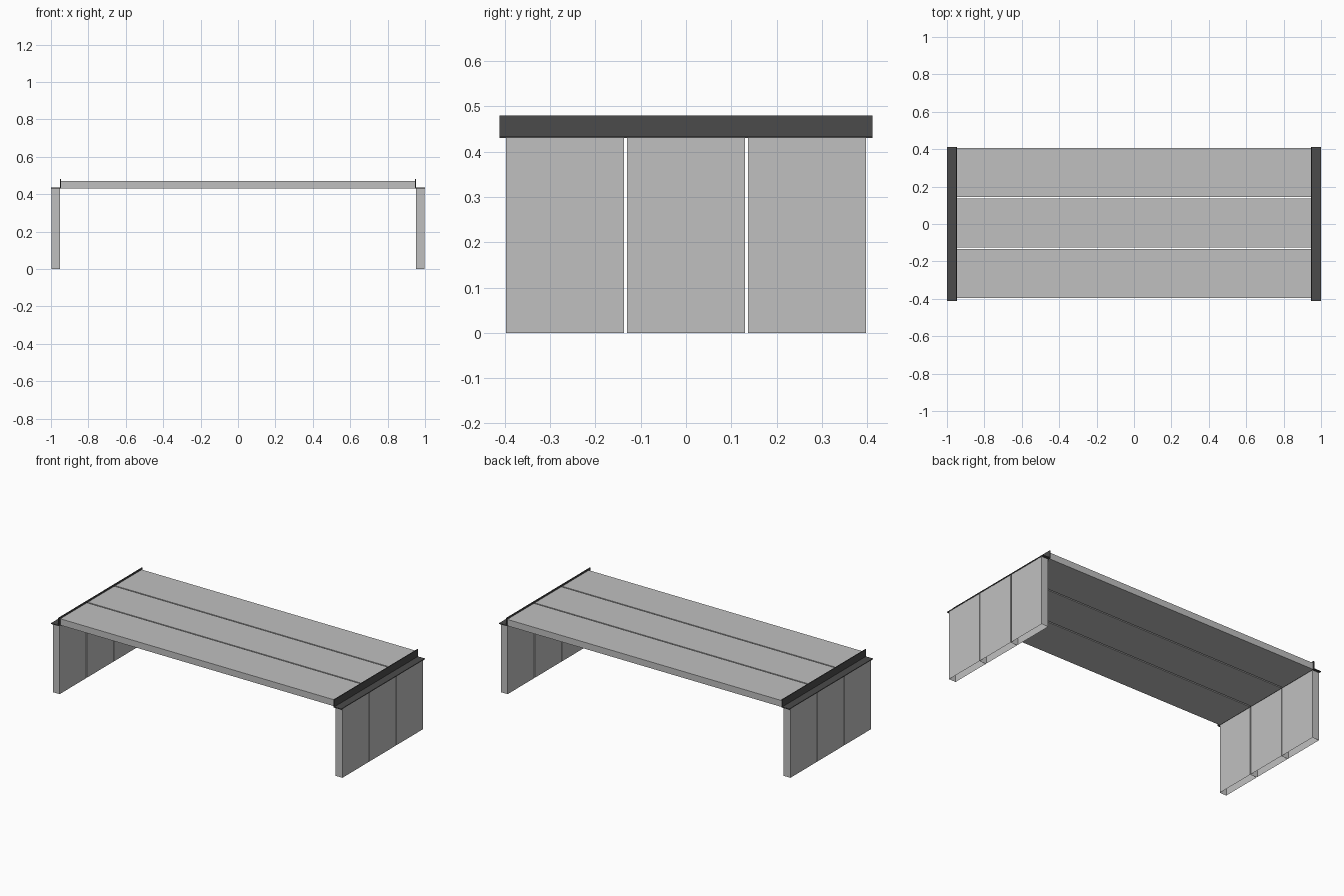
import bpy
import bmesh

cube = bpy.data.objects.get("Cube")
if cube:
    bpy.data.objects.remove(cube, do_unlink=True)


def material(name, value):
    mat = bpy.data.materials.new(name)
    mat.use_nodes = True
    color = (value, value, value, 1)
    mat.diffuse_color = color
    mat.node_tree.nodes["Principled BSDF"].inputs["Base Color"].default_value = color
    return mat


light_grey = material("light grey panel", 0.53)
dark_grey = material("dark grey metal", 0.07)


def box(name, mat, x, y, z, open_bottom=False):
    """Box from (min, max) ranges, optionally hollow from below."""
    bm = bmesh.new()
    bmesh.ops.create_cube(bm, size=1)
    for v in bm.verts:
        v.co = [r[0] if c < 0 else r[1] for c, r in zip(v.co, (x, y, z))]
    if open_bottom:
        bottom = min(bm.faces, key=lambda f: f.calc_center_median().z)
        bmesh.ops.delete(bm, geom=[bottom], context='FACES_ONLY')
    mesh = bpy.data.meshes.new(name)
    bm.to_mesh(mesh)
    bm.free()
    mesh.materials.append(mat)
    obj = bpy.data.objects.new(name, mesh)
    bpy.context.collection.objects.link(obj)
    return obj


def sided(side, a, b):
    return tuple(sorted((side * a, side * b)))


LEG_TOP = 0.43
SEAT_TOP = 0.47

# Three seat planks and three hollow panels in each leg
for i, label in enumerate(("front", "middle", "back")):
    seat_y = (i - 1) * 0.27 + 0.005
    box(f"{label}_seat_plank", light_grey, (-0.947, 0.947),
        (seat_y - 0.131, seat_y + 0.131), (LEG_TOP, SEAT_TOP))
    leg_y = (i - 1) * 0.267
    for side, side_name in ((1, "left"), (-1, "right")):
        box(f"{side_name}_{label}_leg_panel", light_grey, sided(side, 0.951, 0.998),
            (leg_y - 0.1305, leg_y + 0.1305), (0, LEG_TOP), open_bottom=True)

# Angle brackets joining the seat to the legs
for side, side_name in ((1, "left"), (-1, "right")):
    box(f"{side_name}_bracket_flange", dark_grey, sided(side, 0.952, 1.0),
        (-0.412, 0.412), (LEG_TOP, 0.435))
    box(f"{side_name}_bracket_upright", dark_grey, sided(side, 0.947, 0.952),
        (-0.412, 0.412), (LEG_TOP, 0.48))
